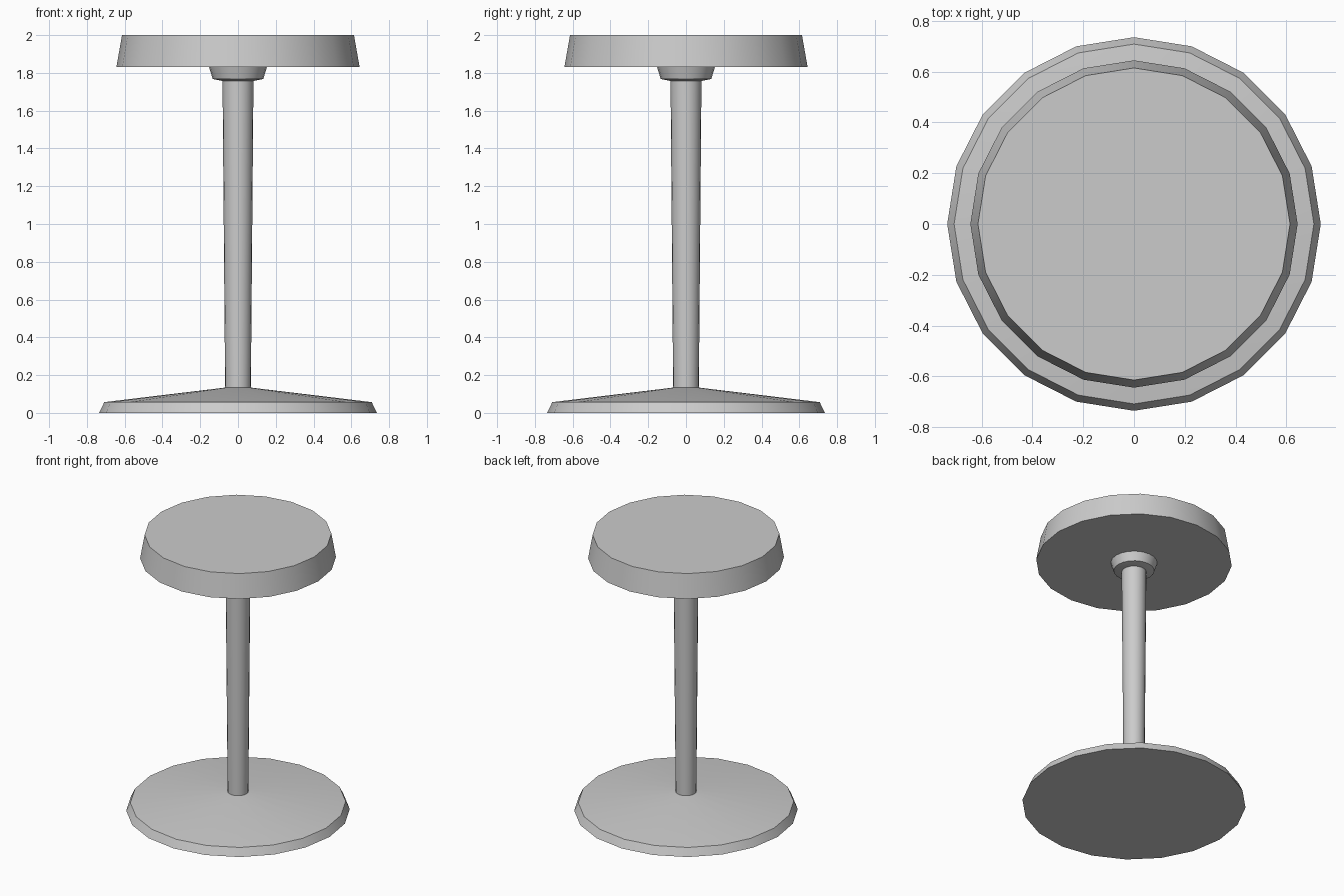
import bpy, bmesh, math

if "Cube" in bpy.data.objects:
    bpy.data.objects.remove(bpy.data.objects["Cube"])

SIDES = 20


def lathe(name, profile):
    """Closed solid of revolution from (radius, z) rings, bottom to top."""
    bm = bmesh.new()
    rings = []
    for r, z in profile:
        rings.append([bm.verts.new((r * math.cos(2 * math.pi * i / SIDES),
                                    r * math.sin(2 * math.pi * i / SIDES), z))
                      for i in range(SIDES)])
    for low, high in zip(rings, rings[1:]):
        for i in range(SIDES):
            j = (i + 1) % SIDES
            bm.faces.new((low[i], low[j], high[j], high[i]))
    bm.faces.new(rings[0][::-1])
    bm.faces.new(rings[-1])
    mesh = bpy.data.meshes.new(name)
    bm.to_mesh(mesh)
    bm.free()
    obj = bpy.data.objects.new(name, mesh)
    bpy.context.collection.objects.link(obj)
    # Smooth sides, crisp rims
    bpy.ops.object.select_all(action='DESELECT')
    obj.select_set(True)
    bpy.context.view_layer.objects.active = obj
    bpy.ops.object.shade_smooth_by_angle(angle=math.radians(30))
    return obj


# Wide foot with a shallow cone on top
lathe("base", [(0.735, 0.0), (0.708, 0.057), (0.068, 0.134)])

# Slightly tapered column
lathe("post", [(0.068, 0.12), (0.082, 1.765)])

# Flared mount under the seat
lathe("collar", [(0.08, 1.757), (0.134, 1.768), (0.153, 1.83)])

# Tapered round seat
lathe("seat", [(0.644, 1.83), (0.614, 2.0)])
